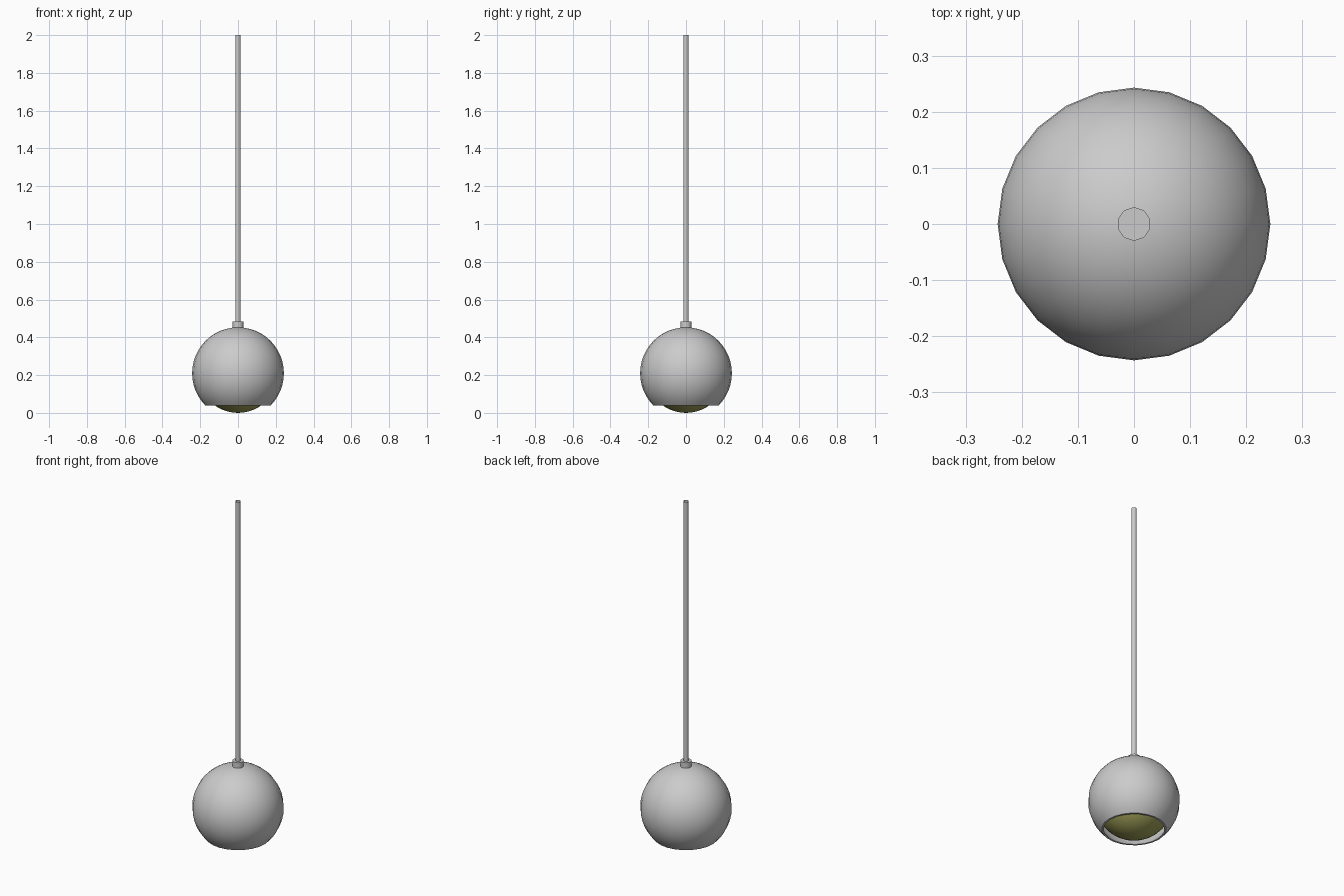
import bpy, bmesh
from math import sin, cos, pi, radians

if "Cube" in bpy.data.objects:
    bpy.data.objects.remove(bpy.data.objects["Cube"])

CENTRE_Z = 0.21

def lathe(name, profile, sides, offset=0.0):
    """Revolve (radius, z) points around the z axis."""
    bm = bmesh.new()
    rings = []
    for r, z in profile:
        if r < 1e-5:
            rings.append([bm.verts.new((0, 0, z))] * sides)
        else:
            rings.append([bm.verts.new((r * cos(offset + 2 * pi * i / sides),
                                        r * sin(offset + 2 * pi * i / sides), z))
                          for i in range(sides)])
    for a, b in zip(rings, rings[1:]):
        for i in range(sides):
            j = (i + 1) % sides
            bm.faces.new(list(dict.fromkeys((a[i], a[j], b[j], b[i]))))
    bmesh.ops.recalc_face_normals(bm, faces=bm.faces[:])
    mesh = bpy.data.meshes.new(name)
    bm.to_mesh(mesh)
    bm.free()
    obj = bpy.data.objects.new(name, mesh)
    bpy.context.collection.objects.link(obj)
    bpy.ops.object.select_all(action='DESELECT')
    obj.select_set(True)
    bpy.context.view_layer.objects.active = obj
    bpy.ops.object.shade_smooth_by_angle(angle=radians(40))
    return obj

def arc(radius, start, end, steps):
    """Points on a circle about the globe centre, angles in degrees."""
    angles = [radians(start + (end - start) * i / steps) for i in range(steps + 1)]
    return [(radius * cos(a), CENTRE_Z + radius * sin(a)) for a in angles]

# Globe shade: thin shell, cut open at the bottom
lathe("globe_shade", arc(0.243, 90, -45, 18) + [(0.161, 0.038)]
      + arc(0.23, -44, 90, 18)[1:], 24)

# Bulb: globe inside the shade, showing through the opening
bulb = lathe("bulb", arc(0.21, 90, -90, 24), 24)
glow = bpy.data.materials.new("bulb_yellow")
glow.diffuse_color = (0.35, 0.35, 0.1, 1)
glow.use_nodes = True
glow.node_tree.nodes["Principled BSDF"].inputs["Base Color"].default_value = glow.diffuse_color
bulb.data.materials.append(glow)

# Collar on top of the shade
lathe("collar", [(0, 0.445), (0.03, 0.445), (0.03, 0.483), (0, 0.483)], 10, pi / 2)

# Hanging rod: open tube
lathe("hanging_rod", [(0.014, 0.48), (0.014, 2.0)], 10, pi / 2)
